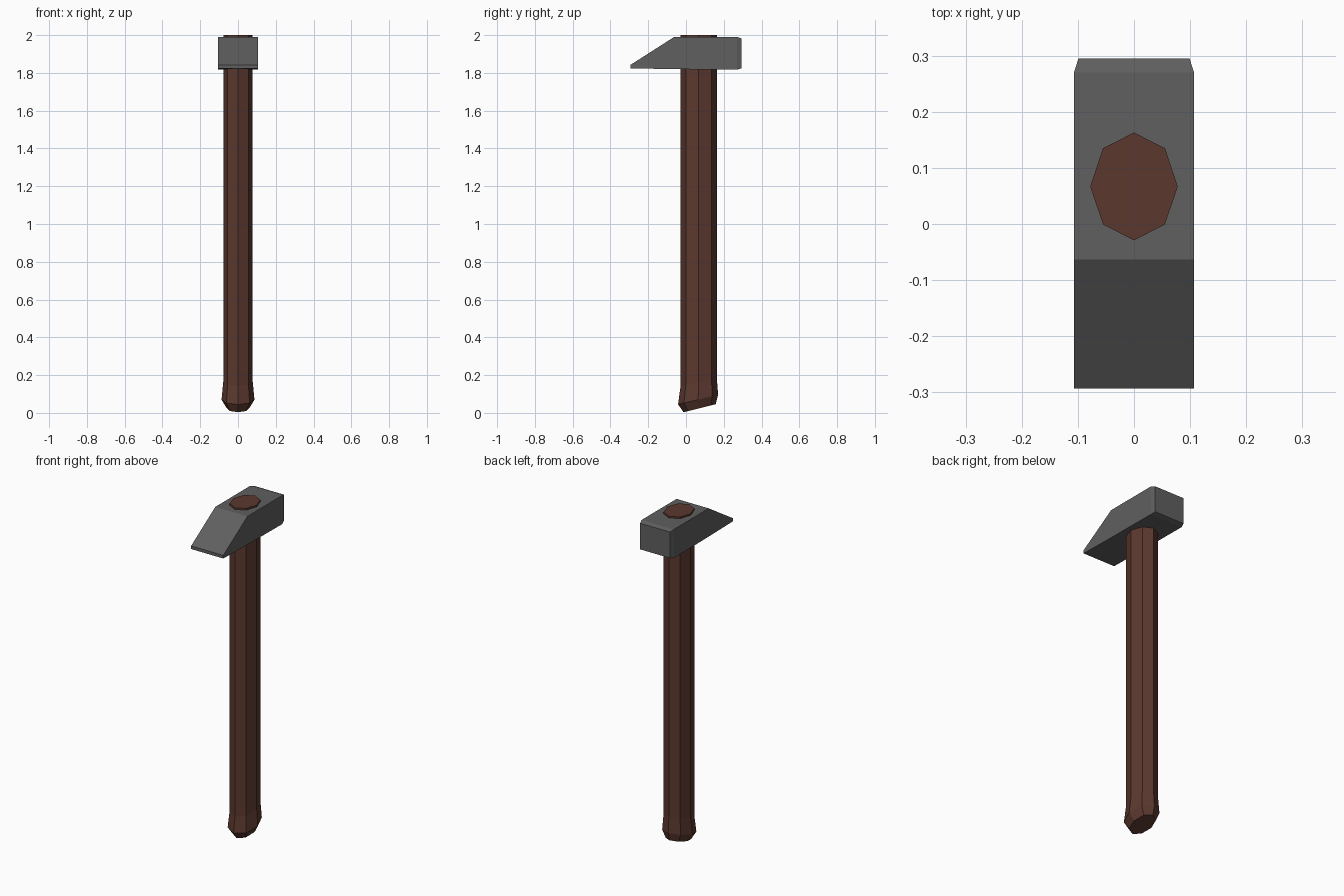
import bpy
import bmesh
from math import cos, sin, pi

cube = bpy.data.objects.get("Cube")
if cube:
    bpy.data.objects.remove(cube, do_unlink=True)


def material(name, colour):
    mat = bpy.data.materials.new(name)
    mat.use_nodes = True
    mat.diffuse_color = colour
    bsdf = mat.node_tree.nodes["Principled BSDF"]
    bsdf.inputs["Base Color"].default_value = colour
    bsdf.inputs["Roughness"].default_value = 0.8
    return mat


def loft(name, rings, mat):
    """Join rings of equal point count into a closed, flat-shaded solid."""
    bm = bmesh.new()
    loops = [[bm.verts.new(p) for p in ring] for ring in rings]
    n = len(loops[0])
    for a, b in zip(loops, loops[1:]):
        for i in range(n):
            j = (i + 1) % n
            bm.faces.new((a[i], a[j], b[j], b[i]))
    bm.faces.new(loops[0][::-1])
    bm.faces.new(loops[-1])
    bmesh.ops.recalc_face_normals(bm, faces=bm.faces[:])
    mesh = bpy.data.meshes.new(name)
    bm.to_mesh(mesh)
    bm.free()
    mesh.materials.append(mat)
    obj = bpy.data.objects.new(name, mesh)
    bpy.context.collection.objects.link(obj)
    return obj


def octagon(y, z, rx, ry, slope=0.0):
    """Eight-sided oval ring, tilted upwards to the back by slope."""
    ring = []
    for i in range(8):
        a = i * pi / 4
        dy = ry * sin(a)
        ring.append((rx * cos(a), y + dy, z + slope * dy))
    return ring


def section(y, half_width, bottom, top):
    """Rectangular cross-section of the head at depth y."""
    w = half_width
    return [(-w, y, bottom), (w, y, bottom), (w, y, top), (-w, y, top)]


wood = material("dark brown wood", (0.105, 0.04, 0.028, 1))
steel = material("dark grey steel", (0.115, 0.115, 0.115, 1))

# Handle with a flared, slanted butt
loft("handle", [
    octagon(0.072, 0.025, 0.06, 0.085, 0.25),
    octagon(0.064, 0.07, 0.087, 0.106, 0.24),
    octagon(0.067, 0.165, 0.078, 0.096, 0.25),
    octagon(0.067, 2.0, 0.078, 0.096),
], wood)

# Head: wedge peen at the front, chamfered striking face at the back
loft("hammer_head", [
    section(-0.293, 0.107, 1.824, 1.843),
    section(-0.063, 0.107, 1.82, 1.99),
    section(0.27, 0.107, 1.817, 1.99),
    section(0.295, 0.099, 1.825, 1.982),
], steel)
